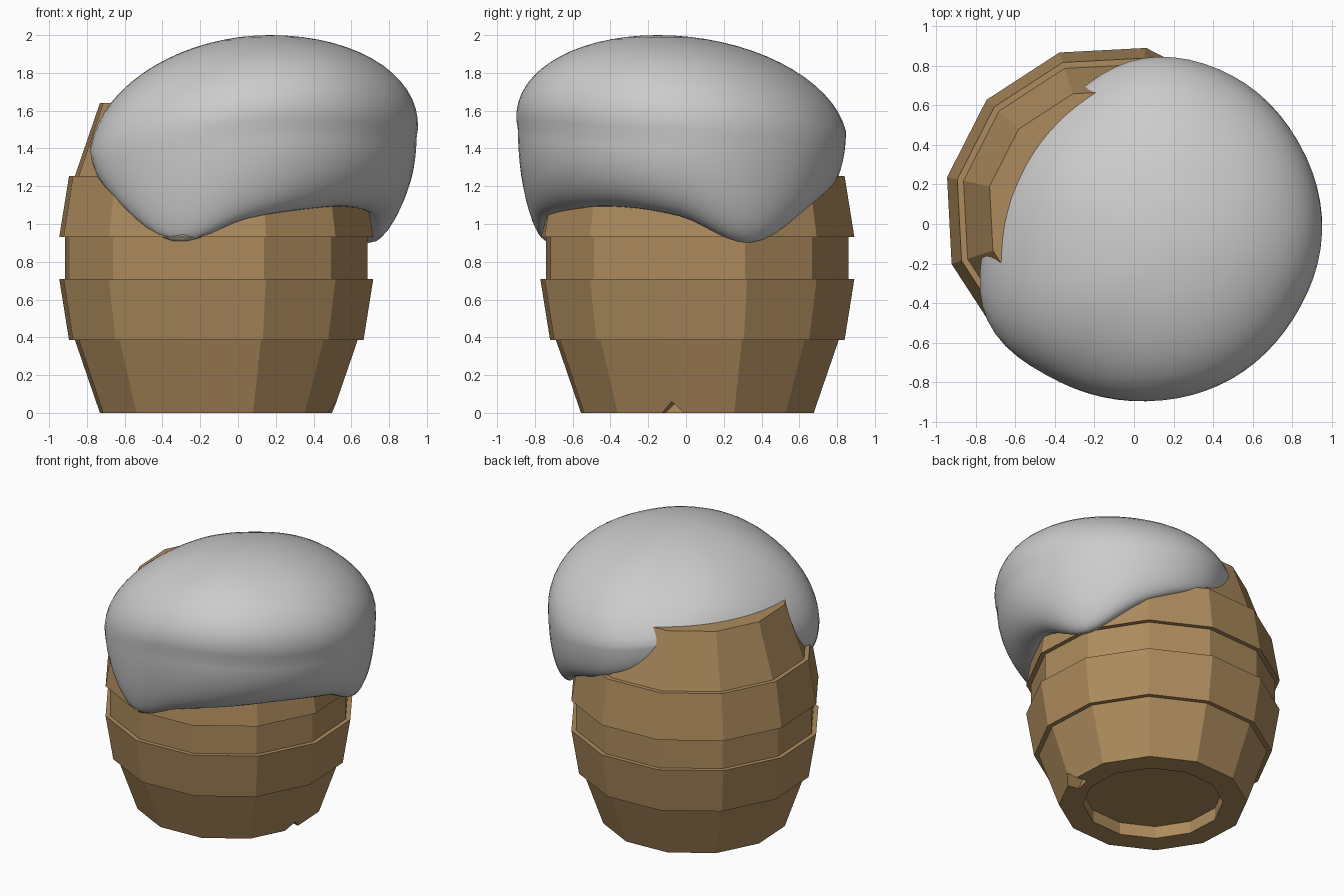
import bpy, bmesh, math
from mathutils import Vector, Matrix

if "Cube" in bpy.data.objects:
    bpy.data.objects.remove(bpy.data.objects["Cube"])

wood = bpy.data.materials.new("wood")
wood.diffuse_color = (0.42, 0.26, 0.11, 1)
wood.use_nodes = True
wood.node_tree.nodes["Principled BSDF"].inputs["Base Color"].default_value = wood.diffuse_color


def make_object(name, bm, smooth=False, mat=None):
    bmesh.ops.recalc_face_normals(bm, faces=bm.faces[:])
    mesh = bpy.data.meshes.new(name)
    bm.to_mesh(mesh)
    bm.free()
    for p in mesh.polygons:
        p.use_smooth = smooth
    if mat:
        mesh.materials.append(mat)
    obj = bpy.data.objects.new(name, mesh)
    bpy.context.collection.objects.link(obj)
    return obj


def skin(bm, rings, low, high):
    """Bridge rings of points (bottom to top) and close both ends on a point."""
    vr = [[bm.verts.new(p) for p in ring] for ring in rings]
    n = len(vr[0])
    for a, b in zip(vr, vr[1:]):
        for i in range(n):
            j = (i + 1) % n
            bm.faces.new((a[i], a[j], b[j], b[i]))
    for ring, tip in ((vr[0], low), (vr[-1], high)):
        if tip is None:
            bm.faces.new(ring)
        else:
            v = bm.verts.new(tip)
            for i in range(n):
                bm.faces.new((ring[i], ring[(i + 1) % n], v))


# Barrel: 12-sided lathe with two raised bands and recessed ends
SIDES, PHASE = 12, math.radians(18)
AXIS = Vector((-0.115, 0.06, 0))
half = [(0.47, 0.09), (0.47, 0), (0.63, 0), (0.765, 0.385), (0.797, 0.385),
        (0.85, 0.71), (0.818, 0.71)]
profile = half + [(r, 1.64 - z) for r, z in reversed(half)]
rings = [[AXIS + Vector((r * math.cos(PHASE + math.tau * i / SIDES),
                         r * math.sin(PHASE + math.tau * i / SIDES), z))
          for i in range(SIDES)] for r, z in profile]
bm = bmesh.new()
skin(bm, rings, None, None)
barrel = make_object("barrel", bm, mat=wood)

# Small chip cut out of the bottom rim
ang = math.radians(-12)
bm = bmesh.new()
bmesh.ops.create_cube(bm, size=1, matrix=(
    Matrix.Translation(AXIS + Vector((0.63 * math.cos(ang), 0.63 * math.sin(ang), 0)))
    @ Matrix.Rotation(ang, 4, 'Z') @ Matrix.Rotation(math.radians(45), 4, 'X')
    @ Matrix.Diagonal((0.2, 0.085, 0.085, 1))))
cutter = make_object("chip_cutter", bm)
cutter.hide_render = True
mod = barrel.modifiers.new("chip", 'BOOLEAN')
mod.operation, mod.solver, mod.object = 'DIFFERENCE', 'EXACT', cutter
bpy.context.view_layer.objects.active = barrel
bpy.ops.object.modifier_apply(modifier=mod.name)
bpy.data.objects.remove(cutter)

# Snow cap: per 30 degrees: widest radius, its height, lip radius, lip height
KEYS = [(0.895, 1.45, 0.68, 1.04), (0.90, 1.45, 0.74, 0.90), (0.90, 1.45, 0.78, 1.10),
        (0.87, 1.50, 0.80, 1.26), (0.76, 1.55, 0.70, 1.40), (0.70, 1.60, 0.62, 1.48),
        (0.79, 1.48, 0.70, 1.36), (0.915, 1.37, 0.84, 1.18), (0.88, 1.42, 0.79, 0.91),
        (0.86, 1.50, 0.72, 1.03), (0.86, 1.50, 0.64, 1.08), (0.865, 1.47, 0.62, 1.09)]
CENTRE = Vector((0.05, -0.03, 0))
LEAN = Vector((0.12, -0.12, 0))
COLS, UP, DOWN = 72, 16, 12


def key_at(u):
    """Periodic Catmull-Rom interpolation of the key directions."""
    i, t = int(u), u - int(u)
    k = [KEYS[(i + d) % 12] for d in (-1, 0, 1, 2)]
    return [0.5 * (2 * b + (c - a) * t + (2 * a - 5 * b + 4 * c - d) * t * t
                   + (3 * b - a - 3 * c + d) * t ** 3) for a, b, c, d in zip(*k)]


cols = []
for c in range(COLS):
    R, zeq, rb, zb = key_at(12 * c / COLS)
    a = math.tau * c / COLS
    d = Vector((math.cos(a), math.sin(a), 0))
    pts = []
    # underside inside the barrel
    for f in (0.4, 0.75):
        pts.append(CENTRE + d * rb * f + Vector((0, 0, zb + (1.25 - zb) * (1 - f))))
    # rounded lip up to the widest line
    for s in range(DOWN, 0, -1):
        t = math.pi / 2 * s / DOWN
        pts.append(CENTRE + d * (rb + (R - rb) * math.cos(t))
                   + Vector((0, 0, zeq - (zeq - zb) * math.sin(t))))
    # dome leaning toward the front right
    for s in range(UP):
        t = math.pi / 2 * s / UP
        pts.append(CENTRE + LEAN * math.sin(t) + d * R * math.cos(t)
                   + Vector((0, 0, zeq + (2 - zeq) * math.sin(t))))
    cols.append(pts)
bm = bmesh.new()
skin(bm, list(zip(*cols)), CENTRE + Vector((0, 0, 1.25)), CENTRE + LEAN + Vector((0, 0, 2)))
make_object("snow_cap", bm, smooth=True)
